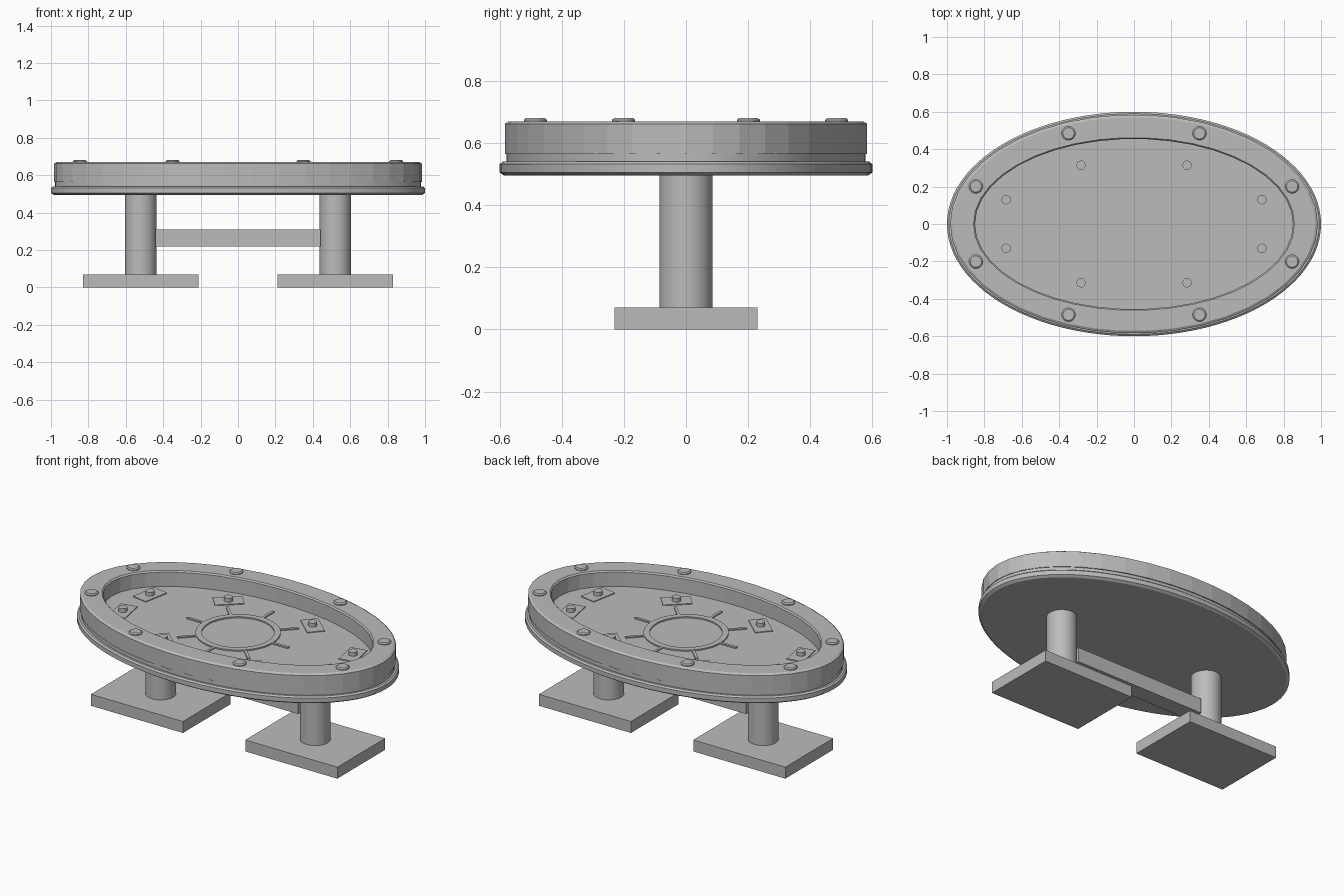
import bpy, bmesh
from math import sin, cos, pi, atan2, radians
from mathutils import Matrix

cube = bpy.data.objects.get("Cube")
if cube:
    bpy.data.objects.remove(cube, do_unlink=True)

grey = bpy.data.materials.new("plain grey")
grey.use_nodes = True
colour = (0.5, 0.5, 0.5, 1)
grey.diffuse_color = colour
grey.node_tree.nodes["Principled BSDF"].inputs["Base Color"].default_value = colour


def finish(bm, name, smooth=None):
    bmesh.ops.recalc_face_normals(bm, faces=bm.faces)
    mesh = bpy.data.meshes.new(name)
    bm.to_mesh(mesh)
    bm.free()
    mesh.materials.append(grey)
    obj = bpy.data.objects.new(name, mesh)
    bpy.context.collection.objects.link(obj)
    if smooth:
        bpy.ops.object.select_all(action="DESELECT")
        obj.select_set(True)
        bpy.context.view_layer.objects.active = obj
        bpy.ops.object.shade_smooth_by_angle(angle=radians(smooth))
    return obj


def oval(name, profile, sides, closed=False, smooth=None):
    """Sweep (x radius, y radius, z) rings; closed joins last to first, else caps."""
    bm = bmesh.new()
    rings = [[bm.verts.new((rx * cos(2 * pi * i / sides), ry * sin(2 * pi * i / sides), z))
              for i in range(sides)] for rx, ry, z in profile]
    pairs = list(zip(rings, rings[1:]))
    if closed:
        pairs.append((rings[-1], rings[0]))
    else:
        bm.faces.new(rings[0])
        bm.faces.new(rings[-1])
    for a, b in pairs:
        for i in range(sides):
            j = (i + 1) % sides
            bm.faces.new((a[i], a[j], b[j], b[i]))
    return finish(bm, name, smooth)


def box(name, x, y, z0, z1, sx, sy, turn=0):
    bm = bmesh.new()
    bmesh.ops.create_cube(bm, size=1, matrix=Matrix.Translation((x, y, (z0 + z1) / 2))
                          @ Matrix.Rotation(turn, 4, "Z") @ Matrix.Diagonal((sx, sy, z1 - z0, 1)))
    return finish(bm, name)


def disc(name, x, y, profile, sides=32):
    obj = oval(name, [(r, r, z) for r, z in profile], sides, smooth=30)
    obj.location = (x, y, 0)
    return obj


# Pedestals and stretcher
for side, s in (("right", -1), ("left", 1)):
    box(side + "_foot", s * 0.52, 0, 0, 0.07, 0.62, 0.46)
    disc(side + "_leg", s * 0.52, 0, [(0.085, 0.07), (0.085, 0.5)], 48)
box("stretcher", 0, 0, 0.22, 0.31, 0.88, 0.1)

# Table body
oval("base_flange", [(0.985, 0.585, 0.495), (1, 0.6, 0.505), (1, 0.6, 0.532), (0.99, 0.59, 0.54)],
     96, smooth=30)
oval("under_band", [(0.978, 0.578, 0.535), (0.978, 0.578, 0.568)], 96, smooth=30)
oval("playing_surface", [(0.87, 0.47, 0.56), (0.87, 0.47, 0.575)], 96, smooth=30)

# Faceted padded rail with bevelled rims
oval("rail", [(0.85, 0.455, 0.565), (0.983, 0.585, 0.565), (0.983, 0.585, 0.662),
              (0.97, 0.572, 0.67), (0.858, 0.462, 0.67), (0.85, 0.455, 0.662)], 42, closed=True)

# Centre ring and spokes
oval("centre_ring", [(r, r, z) for r, z in
                     ((0.2, 0.57), (0.235, 0.57), (0.235, 0.583), (0.2, 0.583))],
     48, closed=True, smooth=30)
for i in range(8):
    a = i * pi / 4
    box(f"spoke_{i + 1}", 0.285 * cos(a), 0.285 * sin(a), 0.57, 0.582, 0.11, 0.016, a)

# Seat positions: plate with stud on the surface, button on the rail
for i in range(8):
    t = pi / 8 + i * pi / 4
    x, y = 0.74 * cos(t), 0.34 * sin(t)
    box(f"seat_plate_{i + 1}", x, y, 0.57, 0.58, 0.1, 0.165, atan2(y, x))
    disc(f"seat_stud_{i + 1}", x, y, [(0.025, 0.575), (0.025, 0.603)], 24)
    disc(f"rail_button_{i + 1}", 0.915 * cos(t), 0.525 * sin(t),
         [(0.037, 0.665), (0.037, 0.675), (0.03, 0.681)])
